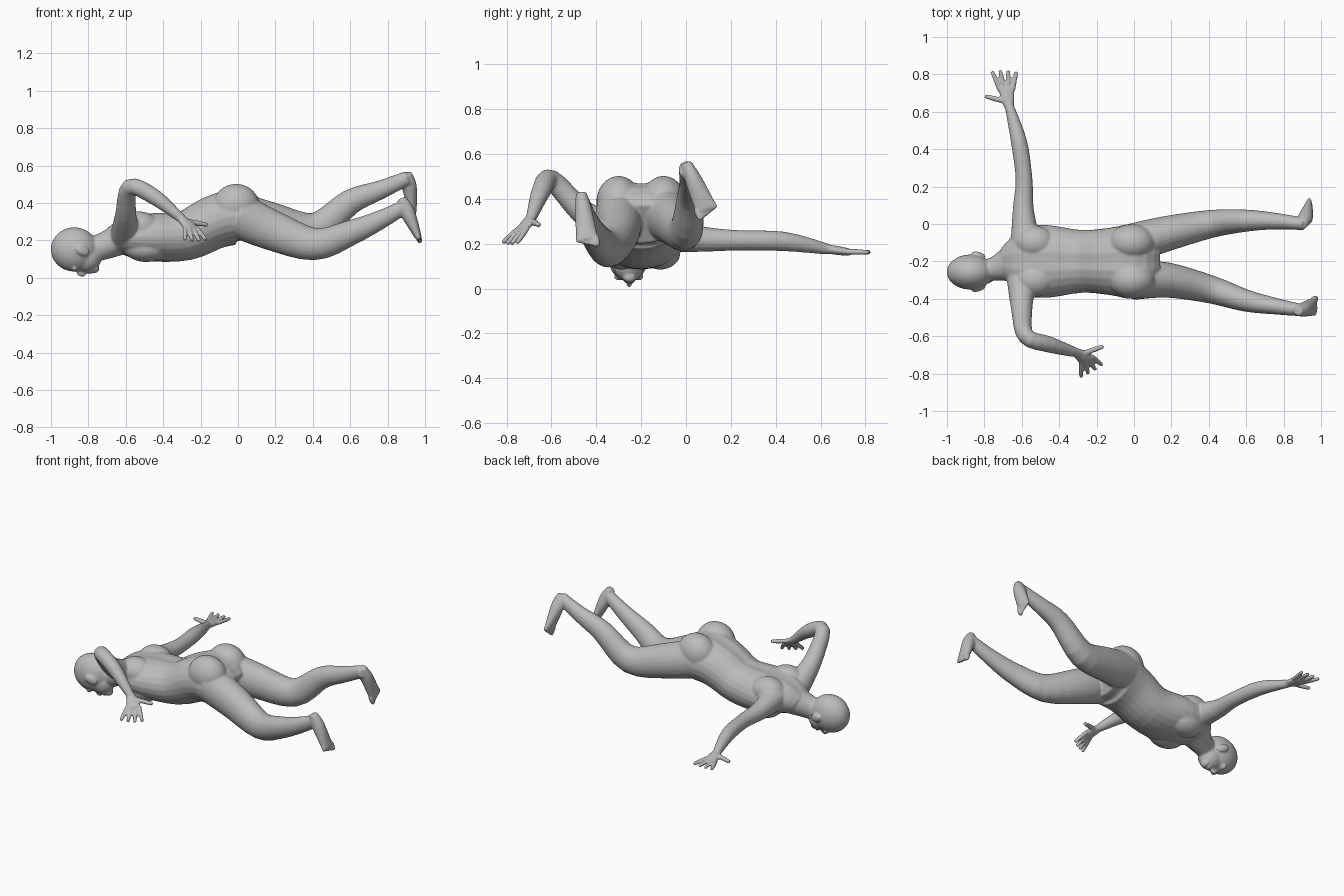
import bpy, bmesh, math
from mathutils import Vector, Matrix, Euler

if "Cube" in bpy.data.objects:
    bpy.data.objects.remove(bpy.data.objects["Cube"], do_unlink=True)

skin = bpy.data.materials.new("plain grey skin")
skin.use_nodes = True
grey = (.5, .5, .5, 1)
skin.diffuse_color = grey
skin.node_tree.nodes["Principled BSDF"].inputs["Base Color"].default_value = grey

bm = bmesh.new()
SIDES = 24
STEPS = 4
ACROSS = Vector((0, 1, 0))
SLANTED = Vector((1, 1, 1))


def smooth_run(keys):
    """Round curve through the key values, sampled evenly between them."""
    padded = [keys[0], *keys, keys[-1]]
    run = []
    for before, start, end, after in zip(padded, padded[1:], padded[2:], padded[3:]):
        for step in range(STEPS):
            t = step / STEPS
            run.append([b + t / 2 * (c - a + t * (2 * a - 5 * b + 4 * c - d
                                                  + t * (3 * (b - c) + d - a)))
                        for a, b, c, d in zip(before, start, end, after)])
    run.append(list(keys[-1]))
    return run


def sweep(path, widths, depths, side, groove=0):
    """Closed rounded tube along a path, with a half width and half depth per point."""
    keys = [(*point, wide, deep) for point, wide, deep in zip(path, widths, depths)]
    stations = smooth_run(keys)
    centres = [Vector(station[:3]) for station in stations]
    last = len(centres) - 1
    rings = []
    for i, centre in enumerate(centres):
        along = (centres[min(i + 1, last)] - centres[max(i - 1, 0)]).normalized()
        wide = (side - along * side.dot(along)).normalized()
        deep = along.cross(wide)
        half_width, half_depth = stations[i][3:]
        ring = []
        for k in range(SIDES):
            angle = math.tau * k / SIDES
            dent = 1 - groove * max(0, math.sin(angle)) ** 40
            ring.append(bm.verts.new(centre + wide * math.cos(angle) * half_width
                                     + deep * math.sin(angle) * half_depth * dent))
        rings.append(ring)
    for low, high in zip(rings, rings[1:]):
        for k in range(SIDES):
            n = (k + 1) % SIDES
            bm.faces.new((low[k], low[n], high[n], high[k]))
    bm.faces.new(list(reversed(rings[0])))
    bm.faces.new(rings[-1])


def blob(location, radii, turn=(0, 0, 0)):
    """Ellipsoid."""
    matrix = Matrix.LocRotScale(Vector(location), Euler(turn), Vector(radii))
    bmesh.ops.create_uvsphere(bm, u_segments=SIDES, v_segments=SIDES, radius=1, matrix=matrix)


def digit(root, tip, thick, side):
    """Finger or toe with a narrower tip."""
    radii = (thick, thick, thick * .8)
    sweep((root, root.lerp(tip, .6), tip), radii, radii, side)


def hand(wrist, knuckle, side, reach):
    """Palm with four fanned fingers and a thumb."""
    wrist, knuckle, reach = Vector(wrist), Vector(knuckle), Vector(reach)
    side = Vector(side).normalized()
    palm = knuckle - wrist
    sweep((wrist, wrist + palm / 2, knuckle), (.026, .037, .042), (.02, .02, .016), side)
    for i in range(4):
        spread = side * (i - 1.5)
        root = knuckle - palm * .15 + spread * .023
        shorter = 1 - .06 * abs(i - 1.3)
        digit(root, knuckle + reach * shorter + spread * .043, .0125, side)
    forward = palm.normalized()
    digit(wrist + palm * .25, wrist - side * .12 + forward * .06, .014, side)


def foot(heel, ball, side, big_toe):
    """Heel to ball, then five toes; big_toe picks the inner edge."""
    heel, ball, side = Vector(heel), Vector(ball), side.normalized()
    forward = (ball - heel).normalized()
    sweep((heel, heel.lerp(ball, .35), ball), (.024, .038, .05), (.024, .04, .018), side)
    for i in range(5):
        root = ball + side * big_toe * (2 - i) * .02
        digit(root - forward * .02, root + forward * (.03 - .005 * i),
              .011 if i else .015, side)


def leg(path):
    """Hip, thigh, knee, calf, shin and ankle, slightly deeper than wide."""
    radii = (.105, .094, .075, .059, .044, .033)
    sweep(path, radii, [radius * 1.15 for radius in radii], ACROSS)


def arm(path):
    """Shoulder, upper arm, elbow, forearm and wrist."""
    radii = (.08, .056, .045, .043, .024)
    sweep(path, radii, radii, SLANTED)


# Torso from collar to seat, with a spine groove
spine_x = (-.7, -.6, -.47, -.28, -.13, 0, .1)
spine_z = (.19, .22, .22, .23, .3, .33, .29)
sweep([(x, -.2, z) for x, z in zip(spine_x, spine_z)],
      (.08, .175, .195, .168, .18, .2, .15),
      (.06, .108, .132, .137, .147, .15, .1), ACROSS, groove=.08)

# Shoulder blades, chest and buttocks
for way in (-1, 1):
    blob((-.53, -.2 + way * .1, .27), (.11, .09, .085))
    blob((-.49, -.2 + way * .085, .16), (.12, .09, .075))
    blob((-.01, -.2 + way * .1, .385), (.125, .1, .117))

# Neck flaring into the shoulders
sweep([(-.84, -.25, .16), (-.75, -.24, .16), (-.62, -.2, .21)],
      (.06, .063, .12), (.07, .07, .085), ACROSS)

# Skull, jaw, chin, nose and lips
blob((-.875, -.257, .152), (.126, .094, .118))
blob((-.81, -.254, .11), (.08, .07, .08))
blob((-.765, -.252, .05), (.024, .03, .024))
blob((-.835, -.253, .032), (.028, .013, .027), (0, .25, 0))
blob((-.79, -.252, .032), (.012, .025, .012))

# Brows and ears
for way in (-1, 1):
    blob((-.875, -.255 + way * .035, .05), (.014, .032, .014))
    blob((-.83, -.255 + way * .092, .145), (.04, .013, .026), (0, .4, way * -.3))

# Legs, bent at the knees
leg([(0, -.1, .34), (.18, -.05, .295), (.41, 0, .262),
     (.6, .018, .405), (.76, .015, .47), (.91, 0, .535)])
leg([(0, -.3, .335), (.18, -.3, .255), (.41, -.35, .18),
     (.6, -.41, .24), (.76, -.44, .31), (.89, -.46, .38)])

# Feet with the soles turned away from the body
foot((.905, 0, .56), (.937, .092, .35), Vector((0, .9, .4)), -1)
foot((.875, -.467, .425), (.965, -.44, .215), ACROSS, 1)

# Arm stretched out to the side
arm([(-.58, -.1, .24), (-.592, .08, .22), (-.588, .24, .215),
     (-.615, .44, .21), (-.668, .635, .175)])
hand((-.668, .625, .177), (-.685, .73, .162), (1, 0, 0), (-.01, .095, 0))

# Raised arm, bent sharply at the elbow
arm([(-.6, -.3, .24), (-.6, -.46, .34), (-.577, -.6, .485),
     (-.45, -.645, .435), (-.3, -.69, .315)])
hand((-.305, -.687, .32), (-.245, -.732, .262), (-.11, -.065, 0), (.02, -.06, -.065))

# Fuse every part into one smooth skin
bmesh.ops.recalc_face_normals(bm, faces=bm.faces)
mesh = bpy.data.meshes.new("body")
bm.to_mesh(mesh)
bm.free()
mesh.materials.append(skin)
body = bpy.data.objects.new("body", mesh)
bpy.context.collection.objects.link(body)

remesh = body.modifiers.new("fuse", "REMESH")
remesh.mode = "VOXEL"
remesh.voxel_size = .0065
remesh.use_smooth_shade = True
soften = body.modifiers.new("soften", "SMOOTH")
soften.factor = .5
soften.iterations = 4
